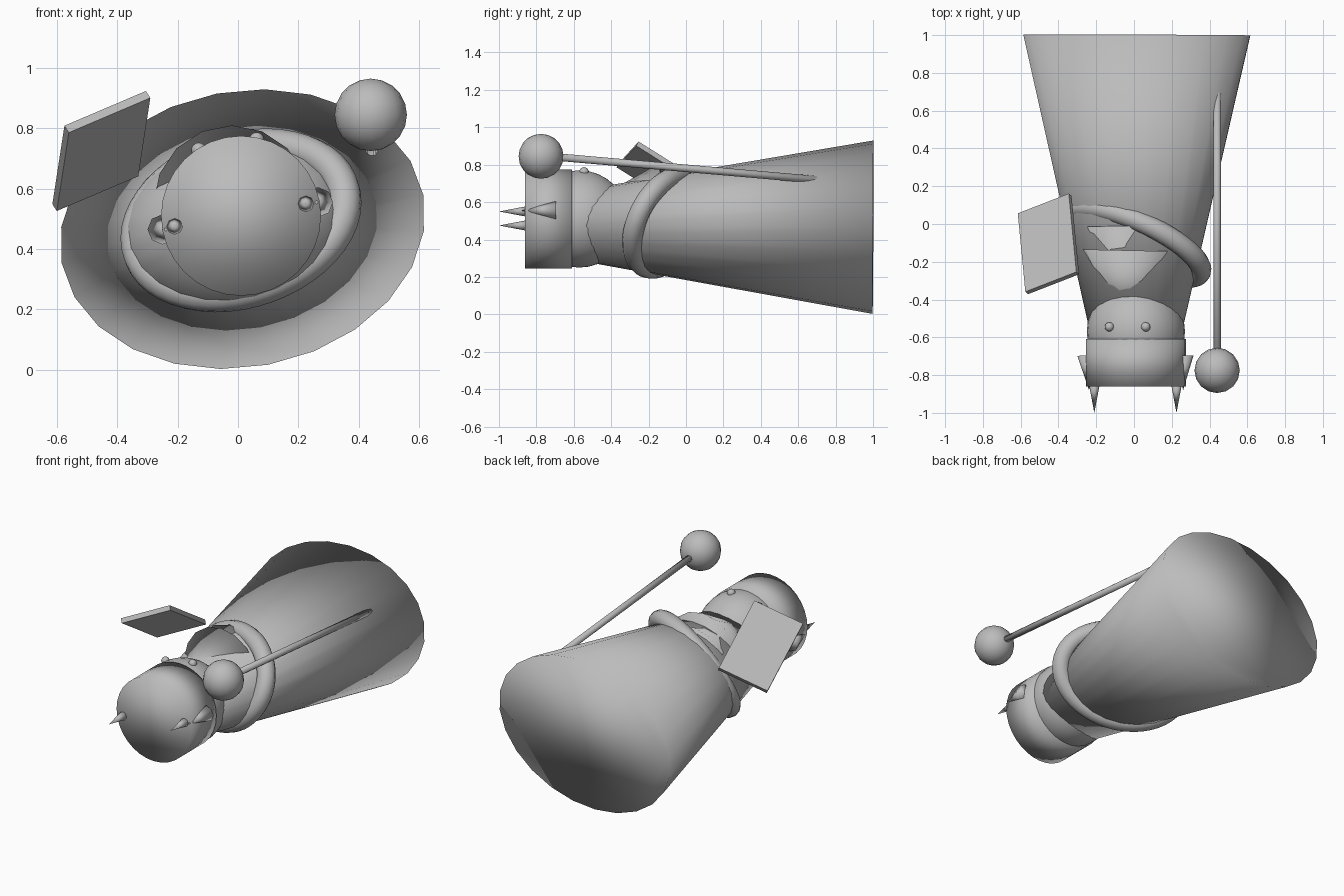
import bpy, bmesh, math
from mathutils import Matrix, Vector

if "Cube" in bpy.data.objects:
    bpy.data.objects.remove(bpy.data.objects["Cube"])

gray = bpy.data.materials.new("plain gray")
gray.diffuse_color = (0.5, 0.5, 0.5, 1)
gray.use_nodes = True
gray.node_tree.nodes["Principled BSDF"].inputs["Base Color"].default_value = gray.diffuse_color


def finish(name, bm, smooth=True):
    me = bpy.data.meshes.new(name)
    bmesh.ops.recalc_face_normals(bm, faces=bm.faces)
    for f in bm.faces:
        f.smooth = smooth
    bm.to_mesh(me)
    bm.free()
    me.materials.append(gray)
    ob = bpy.data.objects.new(name, me)
    bpy.context.collection.objects.link(ob)
    return ob


def cone(name, p0, p1, r0, r1, sides, squash=1.0, roll=0.0):
    """Capped cone from p0 to p1; squash flattens it, roll turns it."""
    p0, p1 = Vector(p0), Vector(p1)
    z = (p1 - p0).normalized()
    x = Vector((math.cos(roll), 0, math.sin(roll)))
    x = (x - z * x.dot(z)).normalized()
    rot = Matrix((x, z.cross(x), z)).transposed().to_4x4()
    bm = bmesh.new()
    bmesh.ops.create_cone(bm, cap_ends=True, segments=sides, radius1=r0,
                          radius2=r1, depth=(p1 - p0).length)
    bmesh.ops.transform(bm, verts=bm.verts, matrix=Matrix.Translation((p0 + p1) / 2)
                        @ rot @ Matrix.Diagonal((1, squash, 1, 1)))
    return finish(name, bm)


def ball(name, c, r, seg, rings):
    bm = bmesh.new()
    bmesh.ops.create_uvsphere(bm, u_segments=seg, v_segments=rings, radius=r)
    bmesh.ops.translate(bm, verts=bm.verts, vec=c)
    return finish(name, bm)


# Body: flattened robe, head and cap, lying along y
cone("robe", (0.015, 1, 0.466), (0.01, -0.56, 0.475), 0.61, 0.25, 24,
     0.75, math.radians(10.7))
ball("head", (0.01, -0.57, 0.51), 0.26, 32, 16)
cone("crown_band", (0.01, -0.61, 0.51), (0.01, -0.86, 0.51), 0.265, 0.265, 32)

# Eyes on the upward side of the head
for side, x, z in (("left", -0.13, 0.728), ("right", 0.062, 0.762)):
    ball("eye_" + side, (x, -0.545, z), 0.025, 12, 8)

# Two-layer beard widening towards the feet
cone("beard_upper", (-0.02, -0.14, 0.55), (-0.03, -0.6, 0.55), 0.26, 0, 16)
cone("beard_lower", (-0.05, -0.01, 0.55), (-0.04, -0.55, 0.55), 0.225, 0, 12)

# Horns: a wide root on the side, a thin spike in front
for side, xr, xt, xs, zr, zs in (("left", -0.25, -0.238, -0.21, 0.465, 0.475),
                                 ("right", 0.265, 0.26, 0.225, 0.555, 0.55)):
    cone("horn_root_" + side, (xr, -0.695, zr), (xt, -0.88, zr), 0.05, 0, 8)
    cone("horn_spike_" + side, (xs, -0.82, zs), (xs, -1.0, zs), 0.034, 0, 8)

# Collar: tilted oval ring round the robe
bm = bmesh.new()
N, M = 48, 12


def centre(i):
    t = 2 * math.pi * i / N
    x, z = 0.345 * math.cos(t), 0.25 * math.sin(t + 0.25)
    return Vector((0.01 + x, -0.10 - 0.5 * x + 0.5 * z, 0.495 + z))


normal = Vector((0.5, 1, -0.5)).normalized()
rings = []
for i in range(N):
    out = normal.cross(centre(i + 1) - centre(i - 1)).normalized()
    rings.append([bm.verts.new(centre(i) + 0.055 * (
        math.cos(a) * out + math.sin(a) * normal))
        for a in (2 * math.pi * j / M for j in range(M))])
for i in range(N):
    for j in range(M):
        a, b, k = rings[i], rings[(i + 1) % N], (j + 1) % M
        bm.faces.new((a[j], b[j], b[k], a[k]))
finish("collar", bm)

# Staff with a round knob
cone("staff_rod", (0.44, 0.72, 0.718), (0.44, -0.77, 0.848), 0.02, 0.02, 12)
ball("staff_knob", (0.44, -0.775, 0.845), 0.12, 16, 10)

# Book: thin tilted slab
u = Vector((0.27, 0.105, 0.115))
v = Vector((-0.04, 0.415, -0.26))
n = u.cross(v).normalized() * 0.03
bm = bmesh.new()
bmesh.ops.create_cube(bm, size=1)
bmesh.ops.transform(bm, verts=bm.verts,
                    matrix=Matrix.Translation((-0.453, -0.105, 0.725))
                    @ Matrix((u, v, n)).transposed().to_4x4())
finish("book", bm, smooth=False)
